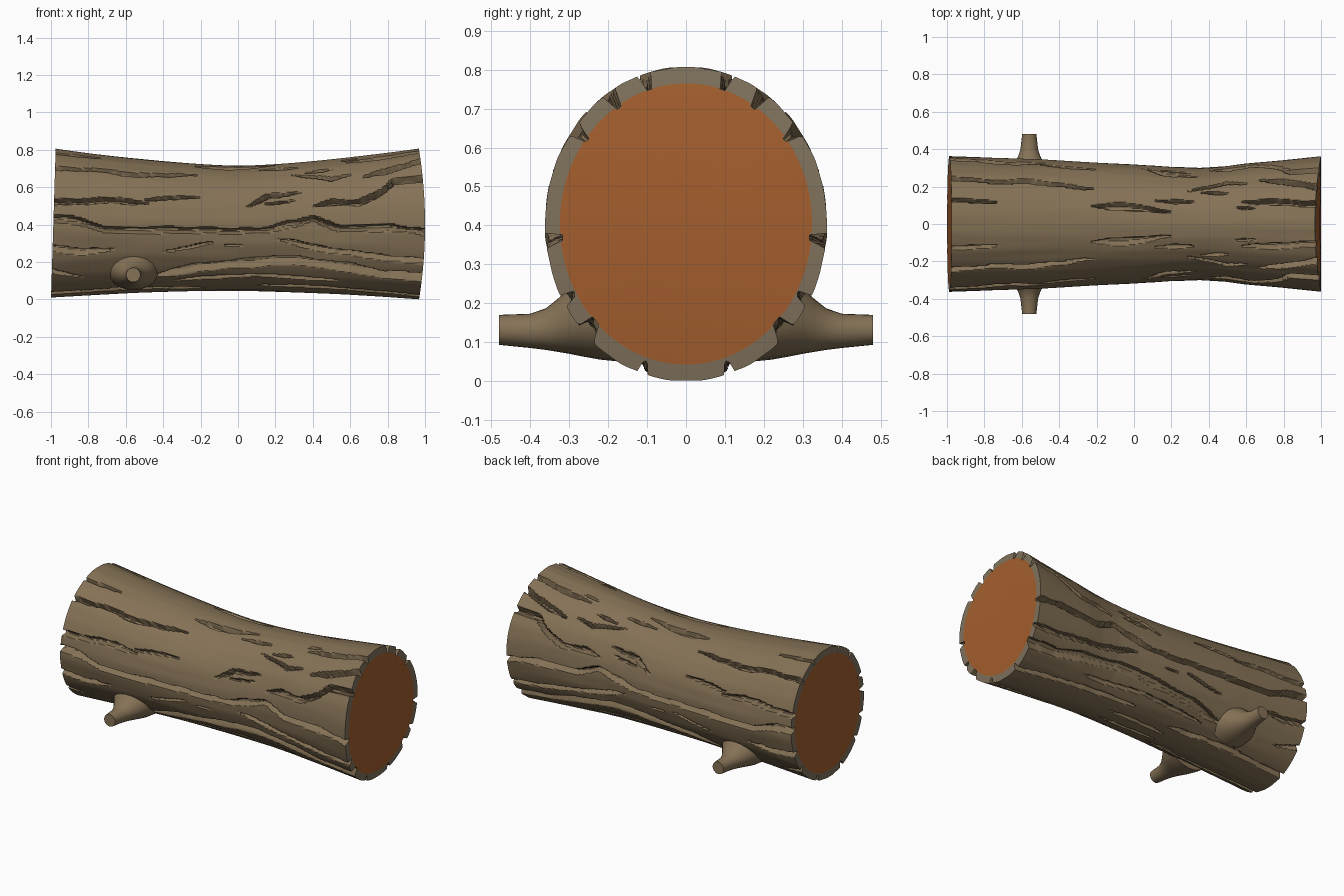
import bpy, bmesh, math
from mathutils import noise, Vector

if "Cube" in bpy.data.objects:
    bpy.data.objects.remove(bpy.data.objects["Cube"])

AROUND, ALONG = 320, 160


def material(name, rgb):
    m = bpy.data.materials.new(name)
    m.diffuse_color = (*rgb, 1)
    m.use_nodes = True
    m.node_tree.nodes["Principled BSDF"].inputs["Base Color"].default_value = m.diffuse_color
    return m


BARK = material("bark brown", (0.235, 0.168, 0.093))
RIM = material("cut bark grey brown", (0.215, 0.167, 0.108))
WOOD = material("cut wood orange", (0.37, 0.113, 0.027))


def lerp_points(pts, x):
    if x <= pts[0][0]:
        return pts[0][1]
    for (x0, v0), (x1, v1) in zip(pts, pts[1:]):
        if x <= x1:
            return v0 + (v1 - v0) * (x - x0) / (x1 - x0)
    return pts[-1][1]


# Log outline: centre height, half height and half width along x
HALF_WIDTH = [(-1, .362), (-.5, .345), (0, .318), (.2, .304), (.35, .299),
              (.48, .308), (.6, .325), (1, .362)]


def section(x):
    top = .715 + .092 * abs(x) ** 1.5
    low = .045 * (1 - abs(x) ** 1.7) + (.01 * -x if x < 0 else 0)
    return (top + low) / 2, (top - low) / 2, lerp_points(HALF_WIDTH, x)


# Cracks on each flank: (width, depth, [(x, z), ...])
SIDE = [
    (.016, .045, [(-1, .43), (-.86, .42), (-.72, .37), (-.2, .37), (.1, .365), (.4, .43), (.55, .378), (.8, .385), (1, .36)]),
    (.014, .04, [(-1, .52), (-.7, .53), (-.48, .515)]),
    (.009, .025, [(-.55, .535), (-.2, .55)]),
    (.012, .035, [(-1, .70), (-.75, .69), (-.6, .667), (-.18, .665)]),
    (.02, .035, [(.03, .485), (.15, .55), (.34, .572)]),
    (.010, .03, [(.12, .51), (.34, .535)]),
    (.018, .045, [(.38, .49), (.5, .52), (.65, .52), (.78, .58), (.84, .63), (1, .645)]),
    (.012, .03, [(.28, .665), (.5, .645), (.62, .67)]),
    (.006, .02, [(-.1, .285), (.08, .292)]),
    (.028, .04, [(-.46, .12), (-.2, .17), (0, .19), (.3, .21), (.6, .17), (.8, .13), (1, .12)]),
    (.014, .035, [(.2, .325), (.45, .27), (.75, .225), (1, .205)]),
    (.014, .035, [(-1, .27), (-.82, .25), (-.66, .275)]),
    (.010, .03, [(-1, .15), (-.82, .115)]),
    (.008, .025, [(-.42, .25), (-.1, .31)]),
]
# Cracks near the crown: (width, depth, [(x, y), ...])
CROWN = [
    (.02, .035, [(-.25, .10), (0, .09), (.21, .062)]),
    (.014, .03, [(.34, .168), (.53, .163)]),
    (.010, .025, [(.52, .09), (.68, .085)]),
    (.012, .03, [(.1, .125), (.35, .118)]),
    (.014, .04, [(.58, .12), (.8, .115), (1, .105)]),
    (.018, .045, [(.66, .24), (.85, .22), (1, .20)]),
    (.010, .03, [(-1, .13), (-.72, .115)]),
]
# Cracks on the underside, also (x, y)
BELLY = [
    (.016, .03, [(-1, .12), (-.6, .13), (-.15, .10)]),
    (.014, .03, [(.1, .14), (.5, .13), (1, .11)]),
    (.012, .03, [(-.35, .19), (.1, .21), (.55, .19)]),
    (.012, .025, [(-.2, .04), (.25, .05)]),
]


def angle_from_z(x, z):
    c, h, w = section(x)
    return math.asin(max(-1, min(1, (z - c) / h)))


def angle_from_y(x, y):
    return math.acos(y / section(x)[2])


cracks = [(w, d, [(x, angle_from_z(x, z)) for x, z in p]) for w, d, p in SIDE]
cracks += [(w, d, [(x, angle_from_y(x, y)) for x, y in p]) for w, d, p in CROWN]
cracks += [(w, d, [(x, -angle_from_y(x, y)) for x, y in p]) for w, d, p in BELLY]


def cracks_at(x):
    """Angle, half width and depth of every crack crossing this station."""
    found = []
    for i, (w, d, path) in enumerate(cracks):
        x0, x1 = path[0][0], path[-1][0]
        if not x0 <= x <= x1:
            continue
        taper = 1
        if x0 > -.99:
            taper = min(taper, (x - x0) / .12)
        if x1 < .99:
            taper = min(taper, (x1 - x) / .12)
        wob = noise.noise(Vector((x * 9, i * 3.7, 0)))
        wid = w * taper * (1 + .5 * noise.noise(Vector((x * 6, i * 5.1, 4))))
        if wid > .001:
            found.append((lerp_points(path, x) + wob * .025, wid, d * min(1, taper * 2)))
    return found


def dent(x, phi, found):
    """How far the bark is pushed in: steep upper lip, softer lower lip."""
    depth = 0
    for a, wid, d in found:
        s = (phi - a) * .36 / wid
        if -1 < s < 1:
            depth = max(depth, d * min(1, (1 - s) / .3, (1 + s) / .7))
    return depth + .003 * noise.noise(Vector((x * 2, phi * 6, 9)))


def end_x(u, z):
    """Place a station between the slanted left cut and domed right cut."""
    left = -1 + .025 * z / .8
    right = 1 - .032 * ((z - .4) / .4) ** 2
    return left + (right - left) * u


def finish(name, bm, mats, angle):
    bmesh.ops.recalc_face_normals(bm, faces=bm.faces)
    me = bpy.data.meshes.new(name)
    bm.to_mesh(me)
    bm.free()
    for m in mats:
        me.materials.append(m)
    ob = bpy.data.objects.new(name, me)
    bpy.context.collection.objects.link(ob)
    bpy.ops.object.select_all(action='DESELECT')
    ob.select_set(True)
    bpy.context.view_layer.objects.active = ob
    bpy.ops.object.shade_smooth_by_angle(angle=math.radians(angle))
    return ob


def bridge(bm, a, b, mat=0):
    n = len(a)
    for i in range(n):
        f = bm.faces.new((a[i], a[(i + 1) % n], b[(i + 1) % n], b[i]))
        f.material_index = mat


# Log: cracked bark skin, bark rim and cut wood at both ends
bm = bmesh.new()


def ring(u, scale=None):
    x = -1 + 2 * u
    c, h, w = section(x)
    found = cracks_at(x)
    verts = []
    for k in range(AROUND):
        t = 2 * math.pi * k / AROUND
        co, si = math.cos(t), math.sin(t)
        phi = math.asin(max(-1, min(1, si)))
        f = 1 - dent(x, phi, found) / .37
        if scale:
            f = min(.895, f - .004) * scale
        z = c + h * si * f
        verts.append(bm.verts.new((end_x(u, z), w * co * f, z)))
    return verts


rings = [ring(i / ALONG) for i in range(ALONG + 1)]
for a, b in zip(rings, rings[1:]):
    bridge(bm, a, b)
for u, outer in ((0, rings[0]), (1, rings[-1])):
    inner, core = ring(u, 1), ring(u, .5)
    bridge(bm, outer, inner, 1)
    bridge(bm, inner, core, 2)
    c = section(-1 + 2 * u)[0]
    hub = bm.verts.new((end_x(u, c), 0, c))
    for i in range(AROUND):
        bm.faces.new((core[i], core[(i + 1) % AROUND], hub)).material_index = 2
finish("log", bm, (BARK, RIM, WOOD), 35)

# Branch stubs: flared lofts, one on each flank (y, low z, high z, half width)
STUB = [(.17, .05, .30, .15), (.22, .055, .285, .14), (.27, .064, .262, .118),
        (.30, .07, .238, .098), (.33, .075, .211, .077), (.36, .08, .187, .06),
        (.40, .085, .173, .047), (.48, .093, .170, .038)]
for side, label in ((-1, "front"), (1, "back")):
    bm = bmesh.new()
    loops = []
    for y, lo, hi, r in STUB:
        loops.append([bm.verts.new((-.56 + r * math.cos(a), side * y,
                                    (lo + hi) / 2 + (hi - lo) / 2 * math.sin(a)))
                      for a in (2 * math.pi * k / 24 for k in range(24))])
    for a, b in zip(loops, loops[1:]):
        bridge(bm, a, b)
    bm.faces.new(loops[0])
    bm.faces.new(loops[-1])
    finish(label + "_branch_stub", bm, (BARK,), 40)
